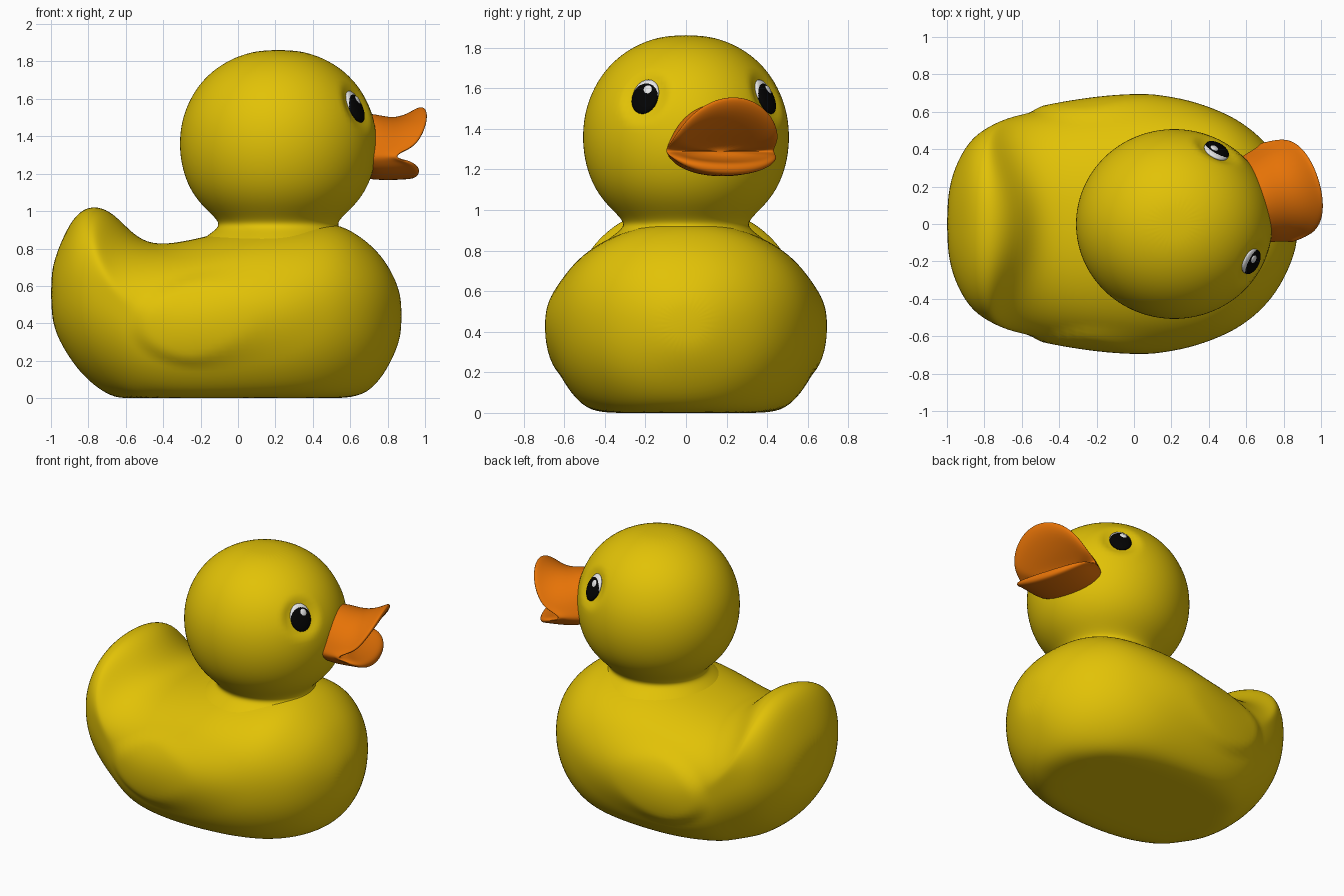
import bpy, bmesh, math
from mathutils import Matrix, Vector

cube = bpy.data.objects.get("Cube")
if cube:
    bpy.data.objects.remove(cube, do_unlink=True)


def material(name, color):
    m = bpy.data.materials.new(name)
    m.use_nodes = True
    m.diffuse_color = (*color, 1)
    m.node_tree.nodes["Principled BSDF"].inputs["Base Color"].default_value = (*color, 1)
    return m


yellow = material("yellow", (0.76, 0.54, 0.002))
orange = material("orange", (0.79, 0.17, 0.002))
black = material("black", (0.001, 0.001, 0.001))
white = material("white", (0.8, 0.8, 0.8))


def add_mesh(name, bm, mat):
    bmesh.ops.recalc_face_normals(bm, faces=bm.faces[:])
    for f in bm.faces:
        f.smooth = True
    mesh = bpy.data.meshes.new(name)
    bm.to_mesh(mesh)
    bm.free()
    mesh.materials.append(mat)
    ob = bpy.data.objects.new(name, mesh)
    bpy.context.collection.objects.link(ob)
    return ob


def loft(name, rings, mat, levels=2):
    """Skin closed rings of points, cap both ends and bake a subdivision."""
    bm = bmesh.new()
    loops = [[bm.verts.new(p) for p in ring] for ring in rings]
    n = len(loops[0])
    for a, b in zip(loops, loops[1:]):
        for i in range(n):
            j = (i + 1) % n
            bm.faces.new((a[i], a[j], b[j], b[i]))
    bm.faces.new(loops[0])
    bm.faces.new(loops[-1])
    ob = add_mesh(name, bm, mat)
    ob.modifiers.new("smooth", "SUBSURF").levels = levels
    graph = bpy.context.evaluated_depsgraph_get()
    baked = bpy.data.meshes.new_from_object(ob.evaluated_get(graph))
    ob.modifiers.clear()
    ob.data = baked
    return ob


def angles(n):
    return [math.tau * i / n for i in range(n)]


def power(value, exponent):
    return math.copysign(abs(value) ** exponent, value)


def smoothstep(t):
    t = min(max(t, 0), 1)
    return t * t * (3 - 2 * t)


# Body: sections along x as (x, half width, bottom, top)
SECTIONS = [
    (-1.0, .11, .46, .66), (-.975, .27, .34, .77), (-.9, .42, .21, .94),
    (-.83, .49, .12, 1.015), (-.75, .535, .05, 1.03), (-.66, .57, -.01, .99),
    (-.56, .595, -.07, .88), (-.46, .62, -.1, .82), (-.3, .65, -.13, .835),
    (-.1, .675, -.14, .885), (.1, .68, -.14, .93), (.3, .66, -.13, .94),
    (.46, .61, -.1, .945), (.58, .545, -.05, .915), (.69, .455, .02, .84),
    (.78, .34, .12, .75), (.85, .19, .26, .62), (.875, .08, .36, .52),
]
rings = []
for x, w, low, top in SECTIONS:
    mid = low + (top - low) * 0.54
    bend = 0.8 * math.exp(-((x + 0.6) / 0.16) ** 2)
    ring = []
    for a in angles(32):
        s = math.sin(a)
        y = w * power(math.cos(a), 0.92)
        z = mid + (top - mid if s > 0 else mid - low) * power(s, 0.95)
        # The hollow before the tail curves backward at its sides
        ring.append((x - bend * y * y * max(s, 0), y, max(z, 0)))
    rings.append(ring)
body = loft("body", rings, yellow)

# Wings: raised teardrops on both flanks, fading out toward the front
for v in body.data.vertices:
    x, y, z = v.co
    if abs(y) > 0.3:
        d = math.hypot((x + 0.05) / 0.54, (z - 0.44 - 0.1 * x) / 0.28)
        fade = 0.2 + 0.7 * smoothstep((x + 0.3) / 0.5)
        v.co.y += math.copysign(0.022 * smoothstep((1 - d) / fade), y)

# Head: turned profile as (radius, height), flaring out below the neck
CENTER = Vector((0.215, 0, 0))
PROFILE = [
    (.5, .74), (.43, .82), (.36, .875), (.313, .91), (.308, .94), (.343, .98),
    (.405, 1.04), (.46, 1.12), (.497, 1.22), (.515, 1.34), (.505, 1.47),
    (.468, 1.58), (.41, 1.68), (.32, 1.77), (.2, 1.835), (.08, 1.862),
]
head = loft("head", [[CENTER + Vector((1.035 * r * math.cos(a), r * math.sin(a), z))
                      for a in angles(32)] for r, z in PROFILE], yellow)

# The face is turned a little to the left
TURN = math.radians(17)
face = Matrix.Translation(CENTER) @ Matrix.Rotation(TURN, 4, "Z")

# Open beak: rings run from the root over the rim and back into the mouth
# (half width, corner reach, upper reach, lower reach, upper rise, lower drop)
BEAK = [
    (.21, .36, .42, .42, .235, .10), (.24, .43, .53, .53, .235, .125),
    (.255, .48, .64, .65, .205, .125), (.265, .51, .74, .73, .235, .12),
    (.28, .53, .80, .755, .275, .115), (.28, .545, .815, .765, .26, .085),
    (.255, .55, .79, .745, .195, .055), (.21, .55, .69, .67, .1, .05),
    (.15, .56, .62, .62, .05, .04), (.06, .57, .58, .58, .015, .02),
]
rings = []
for w, corner, up, down, rise, drop in BEAK:
    ring = []
    for a in angles(28):
        s = math.sin(a)
        reach = (up if s > 0 else down) - corner
        u = corner + reach * abs(s) ** 0.5
        z = 1.29 + (rise * s ** 1.1 if s > 0 else -drop * abs(s) ** 0.9)
        ring.append(face @ Vector((u, w * math.cos(a), z)))
    rings.append(ring)
loft("beak", rings, orange)


def disc(name, frame, y, z, lift, size, mat):
    """Thin domed oval lying on the head; local x points outward."""
    bm = bmesh.new()
    bmesh.ops.create_uvsphere(bm, u_segments=24, v_segments=12, radius=1)
    place = Matrix.Translation((lift, y, z)) @ Matrix.Diagonal((*size, 1))
    bmesh.ops.transform(bm, matrix=frame @ place, verts=bm.verts[:])
    add_mesh(name, bm, mat)


# Eyes set in shallow sockets
for side, name in ((1, "left"), (-1, "right")):
    yaw = TURN + side * math.radians(43.5)
    spot = CENTER + Vector((0.462 * math.cos(yaw), 0.452 * math.sin(yaw), 1.555))
    frame = (Matrix.Translation(spot) @ Matrix.Rotation(yaw, 4, "Z")
             @ Matrix.Rotation(math.radians(-23), 4, "Y"))
    outward = frame.col[0].to_3d()
    for v in head.data.vertices:
        d = (v.co - spot).length
        v.co -= outward * 0.026 * smoothstep((0.15 - d) / 0.08)
    disc(name + "_eye_white", frame, 0, 0.011, -0.003, (0.022, 0.071, 0.085), white)
    disc(name + "_eye", frame, 0, -0.003, 0, (0.025, 0.071, 0.085), black)
    disc(name + "_eye_glint", frame, 0.015, 0.03, 0.016, (0.01, 0.025, 0.028), white)
